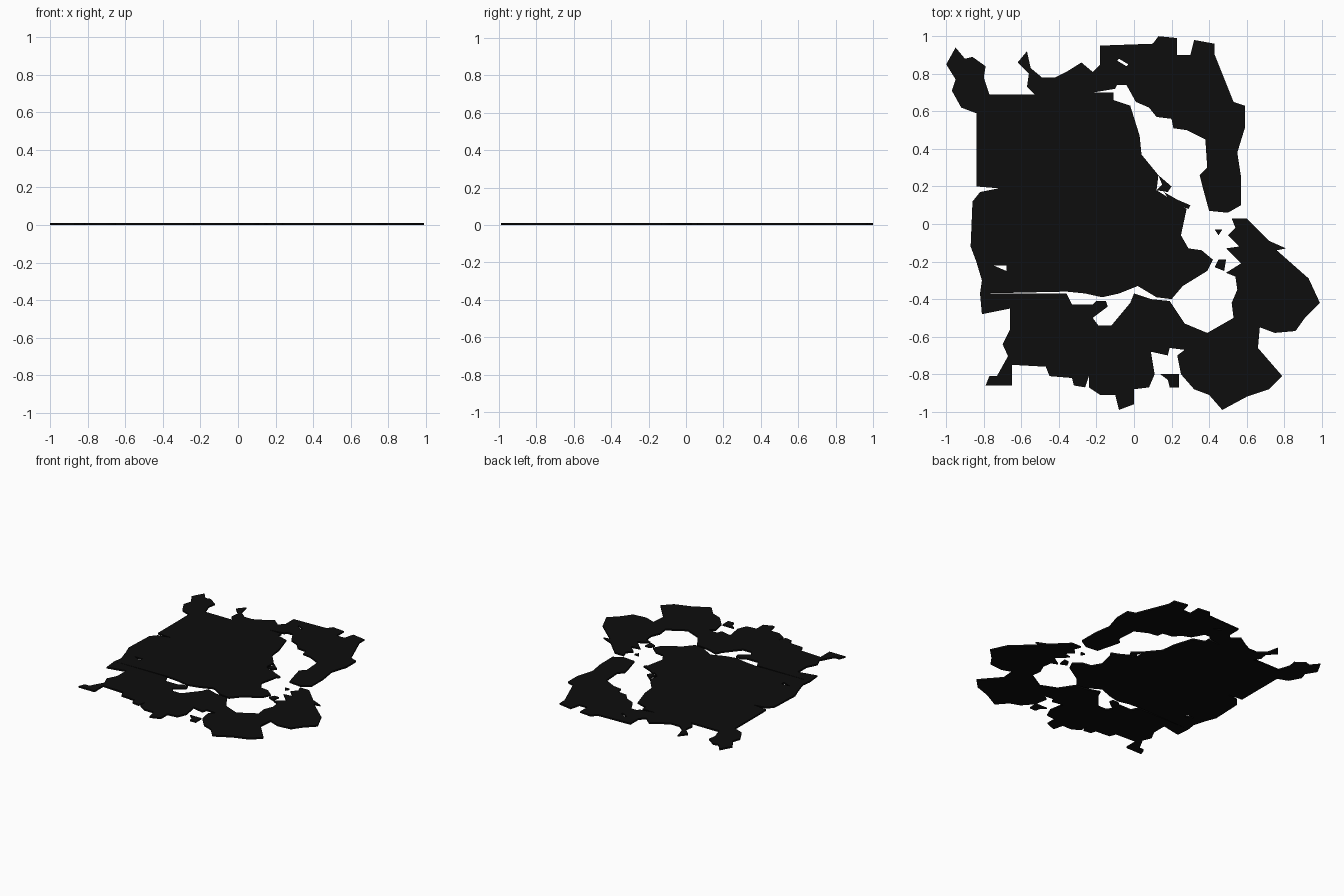
import bpy

if "Cube" in bpy.data.objects:
    bpy.data.objects.remove(bpy.data.objects["Cube"])

THICK = 0.012
UNIT = 0.01  # outlines are given in hundredths

black = bpy.data.materials.new("black")
black.diffuse_color = (0.004, 0.004, 0.004, 1)
black.use_nodes = True
black.node_tree.nodes["Principled BSDF"].inputs["Base Color"].default_value = black.diffuse_color


def slab(name, outline, hole=None):
    """Flat slab extruded from a closed outline, with an optional hole."""
    cu = bpy.data.curves.new(name, 'CURVE')
    cu.dimensions = '2D'
    cu.fill_mode = 'BOTH'
    cu.extrude = THICK / 2
    for pts in (outline, hole):
        if pts:
            sp = cu.splines.new('POLY')
            sp.points.add(len(pts) - 1)
            for point, (x, y) in zip(sp.points, pts):
                point.co = (x * UNIT, y * UNIT, 0, 1)
            sp.use_cyclic_u = True
    cu.materials.append(black)
    ob = bpy.data.objects.new(name, cu)
    ob.location.z = THICK / 2
    bpy.context.collection.objects.link(ob)
    # Turn the filled curve into a mesh
    bpy.ops.object.select_all(action='DESELECT')
    ob.select_set(True)
    bpy.context.view_layer.objects.active = ob
    bpy.ops.object.convert(target='MESH')
    return ob


# Large central plate
slab("main_plate", [
    (-82, -37), (-81, -30), (-84, -20), (-87, -12), (-86, 12), (-82, 17), (-72, 19), (-84, 20),
    (-84, 59), (-77, 69), (-53, 69), (-49, 78), (-42, 78), (-36, 81), (-28, 86), (-22, 81),
    (-22, 70), (-11, 70), (-11, 66), (-2, 63), (3, 47), (4, 37), (13, 26), (12, 18),
    (28, 8), (25, -6), (29, -13), (36, -14), (42, -19), (39, -25), (26, -33), (20, -40),
    (12, -39), (2, -33), (-8, -37), (-17, -39), (-26, -37), (-36, -36)],
    [(-75, -22), (-68, -22), (-68, -25)])

# Two tufts on the top edge
slab("corner_tuft", [
    (-84, 59), (-92, 62), (-97, 71), (-95, 77), (-100, 85), (-95, 94), (-90, 88), (-86, 89),
    (-79, 84), (-80, 78), (-77, 69)])
slab("small_tuft", [
    (-53, 69), (-57, 73), (-56, 80), (-62, 86), (-57, 92), (-55, 83), (-49, 78)])

# Arm curving around the upper opening
slab("upper_arm", [
    (-22, 70), (-10, 72), (-9, 74), (-4, 74), (1, 65), (8, 62), (12, 57), (20, 56), (21, 51),
    (28, 50), (38, 45), (39, 30), (35, 26), (37, 18), (40, 7), (50, 6), (57, 10), (57, 25),
    (55, 38), (59, 51), (59, 63), (53, 65), (49, 75), (43, 90), (43, 96), (32, 98), (30, 90),
    (23, 90), (23, 99), (13, 100), (10, 96), (-18, 95), (-18, 85), (-22, 81)],
    [(-9, 87), (-4, 84), (-3, 85), (-8, 88)])

# Ragged strip along the bottom
slab("lower_strip", [
    (-82, -37), (-36, -37), (-33, -43), (-22, -43), (-20, -41), (-15, -41), (-14, -44),
    (-22, -50), (-19, -54), (-12, -54), (-2, -42), (0, -37), (9, -40), (19, -41), (27, -53),
    (27, -67), (19, -66), (18, -70), (9, -68), (11, -80), (8, -87), (0, -88), (0, -96),
    (-8, -99), (-10, -91), (-18, -91), (-24, -87), (-24, -81), (-26, -87), (-32, -86),
    (-33, -82), (-45, -81), (-47, -76), (-65, -75), (-70, -64), (-66, -56), (-66, -45),
    (-81, -48)])
slab("bottom_left_tab", [
    (-67, -70), (-65, -75), (-65, -86), (-79, -86), (-77, -81), (-73, -81), (-68, -72)])

# Lobe on the lower right
slab("right_lobe", [
    (27, -53), (39, -58), (53, -50), (52, -42), (55, -35), (54, -28), (49, -26), (57, -21),
    (49, -13), (56, -12), (50, -6), (54, -2), (52, 3), (60, 3), (72, -9), (81, -13), (76, -14),
    (93, -29), (99, -42), (91, -50), (86, -57), (75, -58), (67, -55), (66, -66), (79, -81),
    (72, -88), (60, -92), (47, -99), (40, -91), (32, -88), (25, -80), (23, -70), (27, -67)])

# Small loose fragments in the openings
slab("upper_fragment", [(12, 18), (15, 21), (13, 26), (20, 20), (18, 17)])
slab("middle_fragment", [(16, 17), (23, 13), (30, 10), (29, 8), (20, 11)])
slab("lobe_fragment", [(43, -3), (47, -3), (45, -6)])
slab("bay_fragment", [(43, -23), (45, -19), (49, -19), (48, -25)])
slab("notch_fragment", [(14, -80), (24, -80), (24, -87), (19, -87), (18, -83)])
